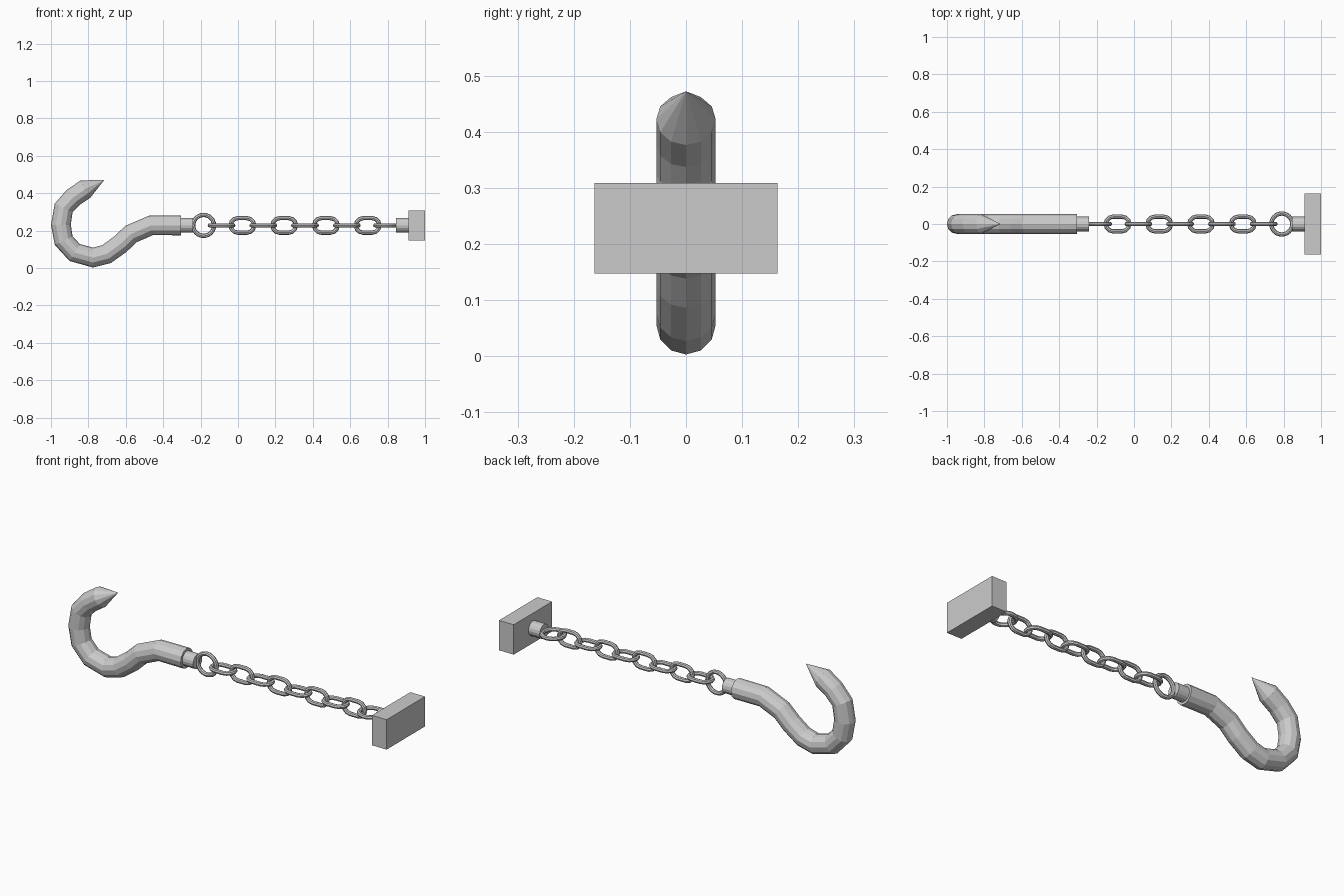
import bpy, bmesh, math
from mathutils import Vector

if "Cube" in bpy.data.objects:
    bpy.data.objects.remove(bpy.data.objects["Cube"])

Z = 0.228  # height of the chain axis


def finish(name, bm):
    bmesh.ops.recalc_face_normals(bm, faces=bm.faces[:])
    me = bpy.data.meshes.new(name)
    bm.to_mesh(me)
    bm.free()
    ob = bpy.data.objects.new(name, me)
    bpy.context.collection.objects.link(ob)
    return ob


def sweep(name, pts, r, sides, closed=False, tip=None):
    """Tube along a path of (x, z) points in the XZ plane, optionally ending in a point."""
    bm = bmesh.new()
    pts = [Vector((x, 0, z)) for x, z in pts]
    n = len(pts)
    path = pts + ([Vector((tip[0], 0, tip[1]))] if tip else [])
    rings = []
    for i, c in enumerate(pts):
        if closed:
            a, b = pts[i - 1], pts[(i + 1) % n]
        else:
            a, b = path[max(i - 1, 0)], path[min(i + 1, len(path) - 1)]
        t = Vector((0, 0, 0))
        for d in (c - a, b - c):
            if d.length > 1e-6:
                t += d.normalized()
        t.normalize()
        side = Vector((-t.z, 0, t.x))
        rings.append([bm.verts.new(c + r * (math.cos(k * math.tau / sides) * side
                      + math.sin(k * math.tau / sides) * Vector((0, 1, 0)))) for k in range(sides)])
    for i in range(n if closed else n - 1):
        p, q = rings[i], rings[(i + 1) % n]
        for k in range(sides):
            m = (k + 1) % sides
            bm.faces.new((p[k], p[m], q[m], q[k]))
    if not closed:
        bm.faces.new(rings[0])
        if tip:
            apex = bm.verts.new(path[-1])
            for k in range(sides):
                bm.faces.new((rings[-1][k], rings[-1][(k + 1) % sides], apex))
        else:
            bm.faces.new(rings[-1])
    return finish(name, bm)


def loop_part(name, x, straight, radius, seg, flat):
    """Closed link: two half circles of seg steps joined by straight sides."""
    pts = []
    for s, start in ((1, -math.pi / 2), (-1, math.pi / 2)):
        last = seg + 1 if straight else seg
        for k in range(last):
            a = start + math.pi * k / seg
            pts.append((s * straight + radius * math.cos(a), radius * math.sin(a)))
    ob = sweep(name, pts, 0.0115, 8, closed=True)
    ob.location = (x, 0, Z)
    if flat:
        ob.rotation_euler.x = math.pi / 2
    return ob


# Hook with pointed tip
hook = [(-0.305, Z), (-0.465, Z), (-0.572, 0.182), (-0.63, 0.127), (-0.702, 0.075),
        (-0.775, 0.056), (-0.873, 0.083), (-0.932, 0.147), (-0.947, 0.231),
        (-0.932, 0.322), (-0.882, 0.377), (-0.816, 0.422)]
sweep("hook", hook, 0.053, 12, tip=(-0.714, 0.472))

# Collars at the hook and at the wall plate
sweep("hook_collar", [(-0.31, Z), (-0.241, Z)], 0.039, 16)
sweep("plate_collar", [(0.845, Z), (0.915, Z)], 0.039, 16)

# End rings
loop_part("hook_ring", -0.184, 0, 0.056, 12, False)
loop_part("plate_ring", 0.79, 0, 0.056, 12, True)

# Chain links, alternately flat and upright
for i in range(8):
    loop_part(f"chain_link_{i + 1}", -0.088 + i * 0.1116, 0.024, 0.039, 6, i % 2 == 0)

# Wall plate
bm = bmesh.new()
bmesh.ops.create_cube(bm, size=1)
bmesh.ops.scale(bm, vec=(0.088, 0.327, 0.161), verts=bm.verts)
finish("wall_plate", bm).location = (0.956, 0, Z)
